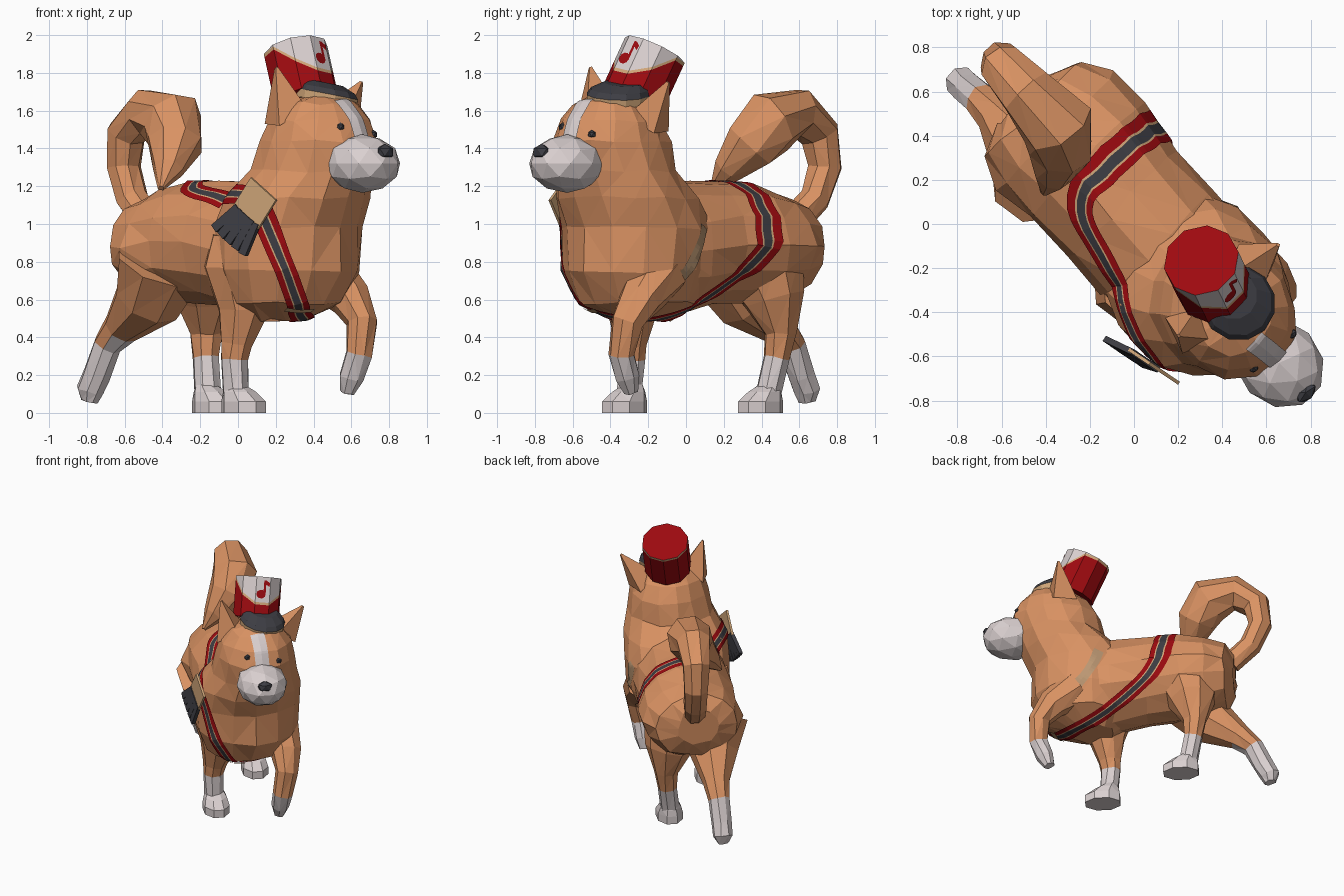
import bpy, bmesh, math, random
from mathutils import Vector as V
from mathutils.bvhtree import BVHTree

if "Cube" in bpy.data.objects:
    bpy.data.objects.remove(bpy.data.objects["Cube"])

random.seed(4)
Z = V((0, 0, 1))
F = V((1, -1, 0)).normalized()      # the way the dog faces
L = V((1, 1, 0)).normalized()       # the dog's left


def W(u, v, z):
    return F * u + L * v + Z * z


def material(name, rgb):
    m = bpy.data.materials.new(name)
    m.diffuse_color = (*rgb, 1)
    m.use_nodes = True
    m.node_tree.nodes["Principled BSDF"].inputs["Base Color"].default_value = m.diffuse_color
    return m


ORANGE = material("orange_fur", (0.70, 0.29, 0.125))
WHITE = material("white_fur", (0.70, 0.63, 0.63))
RED = material("red_cloth", (0.34, 0.003, 0.005))
DARK = material("charcoal", (0.048, 0.048, 0.058))
TAN = material("gold_tan", (0.66, 0.40, 0.20))
PATCH = material("pale_patch", (0.50, 0.31, 0.17))


def finish(name, bm, mats):
    bmesh.ops.recalc_face_normals(bm, faces=bm.faces)
    me = bpy.data.meshes.new(name)
    bm.to_mesh(me)
    bm.free()
    for m in mats:
        me.materials.append(m)
    ob = bpy.data.objects.new(name, me)
    bpy.context.collection.objects.link(ob)
    return ob


def loft(name, rings, mats, rule=lambda i, c: 0, jitter=0.0, cap_mat=None):
    """Skin a list of point rings, close both ends."""
    bm = bmesh.new()
    vs = [[bm.verts.new(p + V([random.uniform(-jitter, jitter) for _ in "xyz"])) for p in r] for r in rings]
    n = len(vs[0])
    for i in range(len(vs) - 1):
        for j in range(n):
            k = (j + 1) % n
            f = bm.faces.new((vs[i][j], vs[i][k], vs[i + 1][k], vs[i + 1][j]))
            f.material_index = rule(i, f.calc_center_median())
    for i in (0, -1):
        f = bm.faces.new(vs[i])
        f.material_index = rule(0 if i == 0 else len(vs) - 2, f.calc_center_median())
        if i == -1 and cap_mat is not None:
            f.material_index = cap_mat
    bmesh.ops.triangulate(bm, faces=[f for f in bm.faces if len(f.verts) == 4])
    return finish(name, bm, mats)


def ring(c, a, b, n, turn=0.0):
    return [c + a * math.cos(t) + b * math.sin(t) for t in (turn + 2 * math.pi * j / n for j in range(n))]


def tube(name, path, n, mats, rule=lambda i, c: 0):
    """Tube of varying radius along (x, y, z, r) points."""
    ps = [V(p[:3]) for p in path]
    rings = []
    for i, p in enumerate(ps):
        t = (ps[min(i + 1, len(ps) - 1)] - ps[max(i - 1, 0)]).normalized()
        a = (L - t * L.dot(t)).normalized()
        rings.append(ring(p, a * path[i][3], t.cross(a) * path[i][3], n, 0.3))
    return loft(name, rings, mats, rule, 0.005)


def ball(name, c, size, mat, detail=2):
    bm = bmesh.new()
    bmesh.ops.create_icosphere(bm, subdivisions=detail, radius=1)
    for v in bm.verts:
        v.co = c + W(v.co.x * size[0], v.co.y * size[1], v.co.z * size[2])
    return finish(name, bm, [mat])


def box(name, c, x, y, z, mat):
    bm = bmesh.new()
    bmesh.ops.create_cube(bm, size=2)
    for v in bm.verts:
        v.co = c + x * v.co.x + y * v.co.y + z * v.co.z
    return finish(name, bm, [mat])


# Torso: upright rings from rump to chest (u, v, z, half width, half height)
body = loft("body", [ring(W(u, v, z), L * rv, Z * rz, 14) for u, v, z, rv, rz in (
    (-.76, .04, .90, .16, .14), (-.69, .04, .89, .31, .25), (-.55, .05, .88, .37, .30),
    (-.36, .05, .90, .37, .32), (-.10, .02, .90, .34, .33), (.15, .01, .87, .35, .35),
    (.40, 0, .85, .34, .32))], [ORANGE], jitter=.012)

# Chest, neck and head: level rings (z, u, v, half length, half width)
front = loft("chest_neck_and_head", [ring(W(u, v, z), F * ru, L * rv, 14) for z, u, v, ru, rv in (
    (.49, .30, -.02, .15, .15), (.58, .35, -.01, .31, .31), (.75, .37, 0, .39, .38),
    (.98, .36, 0, .41, .39), (1.14, .45, 0, .38, .38), (1.28, .54, .02, .33, .32),
    (1.44, .58, .03, .33, .29), (1.55, .59, .03, .28, .26), (1.64, .60, .03, .19, .19),
    (1.68, .60, .03, .08, .08))], [ORANGE], jitter=.010)

# Legs: white socks below a height
LEGS = {
    "front_right_leg": (.28, (-.0, -.29, .95, .15), (.0, -.27, .78, .19), (.03, -.28, .54, .14),
                        (-.01, -.29, .36, .085), (-.02, -.29, .28, .075), (-.01, -.30, .12, .07), (.0, -.31, .03, .07)),
    "front_left_leg": (.31, (.46, -.14, .74, .15), (.60, -.24, .60, .115), (.66, -.31, .48, .085),
                       (.64, -.34, .31, .07), (.60, -.31, .19, .065), (.58, -.29, .11, .04)),
    "hind_left_leg": (.29, (-.19, .40, .80, .25), (-.17, .47, .60, .175), (-.17, .50, .42, .09),
                      (-.17, .48, .29, .07), (-.16, .44, .10, .07), (-.15, .43, .03, .07)),
    "hind_right_leg": (.36, (-.41, .22, .80, .25), (-.48, .33, .60, .185), (-.62, .49, .45, .10),
                       (-.69, .56, .36, .078), (-.75, .61, .20, .075), (-.78, .64, .12, .075), (-.79, .64, .06, .045)),
}
for name, (sock, *path) in LEGS.items():
    tube(name, path, 8, [ORANGE, WHITE], lambda i, c, s=sock: int(c.z < s))
for name, x, y in (("front_right_paw", .03, -.325), ("hind_left_paw", -.125, .395)):
    c = V((x, y, 0))
    loft(name, [ring(c + F * s + Z * z, F * a, L * b, 8, .39) for z, s, a, b in (
        (0, 0, .14, .10), (.06, 0, .14, .10), (.11, -.03, .10, .085), (.15, -.06, .05, .06))], [WHITE])

# Curled tail
tube("tail", [(-.47, .56, 1.0, .08), (-.56, .68, 1.13, .085), (-.605, .735, 1.3, .09), (-.59, .71, 1.48, .11),
              (-.49, .60, 1.59, .13), (-.35, .45, 1.54, .17), (-.33, .34, 1.42, .15),
              (-.37, .22, 1.29, .085), (-.41, .14, 1.19, .015)], 8, [ORANGE])

# Ears: four base corners rising to a tip
for name, tip, mirrored in (("right_ear", (.50, -.22, 1.85), 0), ("left_ear", (.53, .41, 1.77), 1)):
    base = [(.63, -.11, 1.61), (.57, -.26, 1.52), (.40, -.20, 1.53), (.47, -.06, 1.64)]
    if mirrored:
        base = [(u, .07 - v, z - .04) for u, v, z in base]
    t = W(*tip)
    loft(name, [[W(*p) for p in base], [t + (W(*p) - t) * .08 for p in base]], [ORANGE])

# Muzzle and nose
ball("muzzle", W(.91, .02, 1.32), (.22, .19, .155), WHITE)
ball("nose", W(1.09, .01, 1.38), (.04, .06, .045), DARK, 1)

# Surface tree of torso and head, used to lay flat trim on the fur
verts, polys = [], []
for ob in (body, front):
    k = len(verts)
    verts += [v.co.copy() for v in ob.data.vertices]
    polys += [[k + i for i in p.vertices] for p in ob.data.polygons]
tree = BVHTree.FromPolygons(verts, polys)


def on_fur(p, c, lift):
    d = (p - c).normalized()
    hit = tree.ray_cast(c + d * 1.5, -d)[0]
    return (hit if hit else p) + d * lift


def ribbon(name, pts, c, stripes, mats, closed, lift=.012, steps=6):
    """Lay stripes (edge offsets) on the fur along a smooth path."""
    ps, n, line = [V(p) for p in pts], len(pts), []
    get = (lambda i: ps[i % n]) if closed else (lambda i: ps[max(0, min(n - 1, i))])
    for i in range(n if closed else n - 1):
        a, b, d, e = (get(i + k) for k in (-1, 0, 1, 2))
        for s in range(steps):
            t = s / steps
            line.append(on_fur(.5 * (2 * b + (d - a) * t + (2 * a - 5 * b + 4 * d - e) * t * t
                                     + (3 * b - a - 3 * d + e) * t ** 3), c, 0))
    m = len(line)
    bm = bmesh.new()
    rows = []
    for i, p in enumerate(line):
        q, r = (line[i - 1], line[(i + 1) % m]) if closed else (line[max(0, i - 1)], line[min(m - 1, i + 1)])
        side = (r - q).cross(p - c).normalized()
        rows.append([bm.verts.new(on_fur(p + side * o, c, lift)) for o in stripes])
    for i in range(m if closed else m - 1):
        A, B = rows[i], rows[(i + 1) % m]
        for j in range(len(stripes) - 1):
            bm.faces.new((A[j], A[j + 1], B[j + 1], B[j])).material_index = j % len(mats)
    return finish(name, bm, mats)


# Eyes, face blaze and flank patch
HEAD = W(.58, .03, 1.42)
for name, p in (("right_eye", (.55, -.67, 1.52)), ("left_eye", (.72, -.50, 1.475))):
    ball(name, on_fur(V(p), HEAD, -.008), (.022, .026, .025), DARK, 1)
ribbon("face_blaze", [W(.76, .01, 1.66), W(.84, .02, 1.59), W(.9, .025, 1.5), W(.95, .03, 1.38)], HEAD,
       (-.052, 0, .052), [WHITE], False, .008)
CHEST = W(.25, 0, .85)
ribbon("flank_patch", [(.44, .12, 1.0), (.46, .09, .90), (.50, .03, .78), (.56, -.04, .68)],
       CHEST, (-.035, 0, .035), [PATCH], False, .006)

# Sash round the chest and back, with a clasp at the breast
ribbon("sash", [(-.25, .06, 1.2), (-.16, -.2, 1.2), (-.03, -.46, 1.17), (.10, -.60, 1.08), (.22, -.57, .78),
                (.31, -.46, .55), (.34, -.25, .5), (.30, .03, .52), (.22, .24, .64), (.15, .36, .78),
                (.10, .41, .98), (.02, .37, 1.13), (-.11, .25, 1.21)], V((.05, -.05, .88)),
       (-.054, -.024, -.017, .017, .024, .054), [RED, TAN, DARK, TAN, RED], True)
ribbon("sash_clasp", [(.24, -.50, .565), (.31, -.47, .565), (.38, -.44, .565)], V((.05, -.05, .88)),
       (-.018, .018), [TAN], False, .02)

# Shoulder plate with fringe
N, H = V((-.56, -.83, 0)), V((.83, -.56, 0))
E1, E2, C = H * .6 + Z * .8, H * .8 - Z * .6, V((.09, -.645, 1.11))
box("shoulder_plate", C, E1 * .095, E2 * .10, N * .008, TAN)
for k in range(-2, 3):
    d = (-E1 + E2 * k * .13 + N * .12).normalized()
    box("fringe_strand", C - E1 * .08 + E2 * k * .034 + d * .09, d * .09, N.cross(d).normalized() * .024, N * .014, DARK)

# Tall hat: red below a curved edge, gold piping, white front, red crown
A = W(-.43, .15, .89).normalized()
E = (F - A * F.dot(A)).normalized()
S = A.cross(E)
BASE, TALL, RAD = W(.332, .099, 1.92) - A * .3, .3, .174


def hat_ring(height):
    return [BASE + A * height(t) + (E * math.cos(t) + S * math.sin(t)) * RAD
            for t in (math.radians(18 + 36 * j) for j in range(10))]


def edge(t):
    return min(TALL - .002, .10 + .19 * (1 - math.cos(t)))


loft("hat", [hat_ring(lambda t: 0), hat_ring(lambda t: edge(t) - .018), hat_ring(edge), hat_ring(lambda t: TALL)],
     [RED, TAN, WHITE], lambda i, c: i, cap_mat=0)

# Hat band and visor, dipping forward
B = W(.585, .075, 1.645)
up = W(.12, .15, 1).normalized()
bf = (F - up * F.dot(up)).normalized()
bs = up.cross(bf)
loft("hat_band", [ring(B + up * h, bf * r, bs * r, 12) for h, r in ((0, .165), (.042, .170))], [TAN])
loft("visor", [ring(B + up * h - bf * s, bf * r, bs * r, 12) for h, r, s in
               ((.042, .170, 0), (.07, .155, .01), (.10, .11, .05))], [DARK])

# Note emblem on the hat front
bm = bmesh.new()
O = BASE + A * .205 + E * (RAD * math.cos(math.pi / 10) + .004)
head = [(-.014 + .036 * math.cos(t), -.035 + .032 * math.sin(t)) for t in (i * math.pi / 5 for i in range(10))]
for pts in (head, [(.004, -.03), (.021, -.03), (.021, .07), (.004, .07)],
            [(.021, .07), (.021, .04), (.045, .022), (.05, .05)]):
    bm.faces.new([bm.verts.new(O + S * x + A * y) for x, y in pts])
finish("hat_emblem", bm, [RED])
